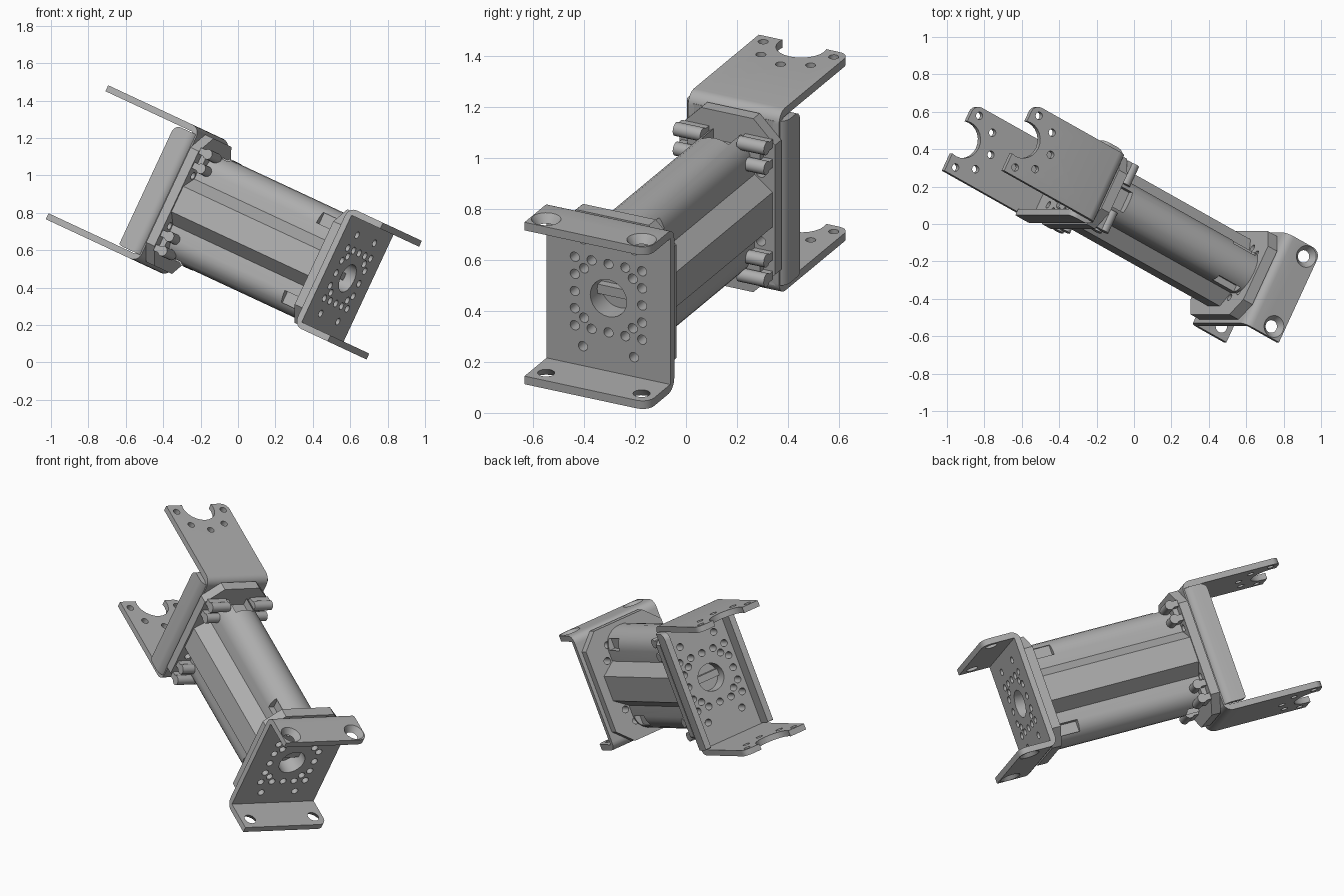
import bpy, bmesh, math
from mathutils import Matrix, Vector

if "Cube" in bpy.data.objects:
    bpy.data.objects.remove(bpy.data.objects["Cube"])

# Single painted-metal colour
grey = bpy.data.materials.new("matte grey metal")
grey.use_nodes = True
COL = (0.42, 0.42, 0.42, 1)
grey.diffuse_color = COL
grey.node_tree.nodes["Principled BSDF"].inputs["Base Color"].default_value = COL

# Local frame: x along the arm, y across it, z up the plates
TILT, YAW = math.radians(25), math.radians(27)
FRAME = (Matrix.Translation((0.586, -0.304, 0.449))
         @ Matrix.Rotation(TILT, 4, 'Y') @ Matrix.Rotation(-YAW, 4, 'Z'))
T = 0.035          # sheet thickness
BACK = -1.08       # front face of the rear bracket
HUB = -1.64        # pivot centre on the rear flanges


def finish(name, bm, smooth=True):
    bmesh.ops.recalc_face_normals(bm, faces=bm.faces)
    mesh = bpy.data.meshes.new(name)
    bm.to_mesh(mesh)
    bm.free()
    ob = bpy.data.objects.new(name, mesh)
    bpy.context.collection.objects.link(ob)
    mesh.materials.append(grey)
    ob.matrix_world = FRAME
    return ob


def prism(pts, lo, hi, place):
    """Extrude a 2D outline; place(u, v, w) maps it into the local frame."""
    bm = bmesh.new()
    ends = [[bm.verts.new(place(u, v, w)) for u, v in pts] for w in (lo, hi)]
    bm.faces.new(ends[0])
    bm.faces.new(ends[1])
    n = len(pts)
    for i in range(n):
        j = (i + 1) % n
        bm.faces.new((ends[0][i], ends[0][j], ends[1][j], ends[1][i]))
    return bm


def along_x(u, v, w): return (w, u, v)
def along_y(u, v, w): return (u, w, v)
def along_z(u, v, w): return (u, v, w)


def round_edges(bm, rule, radius):
    edges = [e for e in bm.edges
             if rule((e.verts[0].co + e.verts[1].co) / 2, (e.verts[0].co - e.verts[1].co).normalized())]
    bmesh.ops.bevel(bm, geom=edges, offset=radius, segments=5, profile=0.5, affect='EDGES')


def channel(name, face, tip, span, width, place, corner):
    """Bent sheet: a flat plate with a flange folded at both sides."""
    d = 1 if tip > face else -1
    inner = face + d * T
    pts = [(face, -span), (tip, -span), (tip, -span + T), (inner, -span + T),
           (inner, span - T), (tip, span - T), (tip, span), (face, span)]
    bm = prism(pts, -width, width, place)
    fold = Vector(place(0, 0, 1))
    normal = Vector(place(0, 1, 0))
    round_edges(bm, lambda c, v: abs(v.dot(fold)) > 0.9 and abs(c.x - face) < 0.001, 0.05)
    round_edges(bm, lambda c, v: abs(v.dot(normal)) > 0.9 and abs(c.x - tip) < 0.001, corner)
    return finish(name, bm)


def octagon(y, z, c):
    return [(y, z - c), (y - c, z), (c - y, z), (-y, z - c),
            (-y, c - z), (c - y, -z), (y - c, -z), (y, c - z)]


def drill(ob, holes, lo, hi, place):
    """Cut cylinders (u, v, low radius, high radius) through an object."""
    bm = bmesh.new()
    for u, v, r0, r1 in holes:
        rings = []
        for r, w in ((r0, lo), (r1, hi)):
            rings.append([bm.verts.new(place(u + r * math.cos(k * math.tau / 24),
                                             v + r * math.sin(k * math.tau / 24), w)) for k in range(24)])
        bm.faces.new(rings[0])
        bm.faces.new(rings[1])
        for k in range(24):
            j = (k + 1) % 24
            bm.faces.new((rings[0][k], rings[0][j], rings[1][j], rings[1][k]))
    cut(ob, bm)


def cut(ob, bm):
    tool = finish("cutter", bm)
    tool.hide_render = True
    bpy.context.view_layer.update()
    mod = ob.modifiers.new("cut", 'BOOLEAN')
    mod.operation, mod.solver, mod.object = 'DIFFERENCE', 'EXACT', tool
    bpy.ops.object.select_all(action='DESELECT')
    bpy.context.view_layer.objects.active = ob
    ob.select_set(True)
    bpy.ops.object.modifier_apply(modifier=mod.name)
    bpy.data.objects.remove(tool)


def box(x0, x1, y0, y1, z0, z1):
    return prism([(x0, y0), (x1, y0), (x1, y1), (x0, y1)], z0, z1, along_z)


# Shared hole pattern: bore, square ring, diagonals and four outer holes
PITCH, R = 0.074, 0.02
plate_holes = [(0, 0, 0.08, 0.08)]
for i in range(-2, 3):
    for j in range(-2, 3):
        if max(abs(i), abs(j)) == 2:
            plate_holes.append((i * PITCH, j * PITCH, R, R))
for sy in (-1, 1):
    for sz in (-1, 1):
        plate_holes.append((sy * 0.107, sz * 0.107, R, R))
        plate_holes.append((sy * 0.112, sz * 0.231, R, R))

# Front bracket with countersunk upper flange
front = channel("front_bracket", -T, 0.19, 0.35, 0.272, along_y, 0.05)
drill(front, plate_holes, -0.06, 0.03, along_x)
mount = [(0.125, s * 0.21) for s in (-1, 1)]
drill(front, [(x, y, 0.03, 0.06) for x, y in mount], 0.31, 0.352, along_z)
drill(front, [(x, y, 0.06, 0.03) for x, y in mount], -0.352, -0.31, along_z)

# Front spacer plate
front_spacer = finish("front_spacer", prism(octagon(0.25, 0.335, 0.09), -0.095, -T, along_x))
drill(front_spacer, plate_holes, -0.12, 0, along_x)

# Rear bracket: long notched flanges
rear = channel("rear_bracket", BACK, -1.69, 0.395, 0.2, along_y, 0.045)
drill(rear, plate_holes, BACK - 0.07, BACK + 0.05, along_x)
pivot = [(HUB - 0.025, 0, 0.1, 0.1)]
for k in range(-2, 3):
    a = k * math.pi / 4
    pivot.append((HUB + 0.155 * math.cos(a), 0.155 * math.sin(a), R, R))
drill(rear, pivot, -0.5, 0.5, along_z)

# Rear bracket: stiffening lips down both sides
lips = channel("rear_side_lips", BACK, -1.215, 0.224, 0.355,
               lambda u, v, w: (u, v, w), 0.04)
round_edges_bm = bmesh.new()
round_edges_bm.from_mesh(lips.data)
round_edges(round_edges_bm, lambda c, v: abs(v.y) > 0.9 and abs(c.x + 1.215) < 0.001
            and abs(abs(c.z) - 0.355) < 0.001, 0.035)
round_edges_bm.to_mesh(lips.data)
round_edges_bm.free()
drill(lips, plate_holes, BACK - 0.07, BACK + 0.05, along_x)

# Rear spacer plate
rear_spacer = finish("rear_spacer", prism(octagon(0.21, 0.375, 0.095), BACK, -1.025, along_x))
drill(rear_spacer, plate_holes, BACK - 0.03, -1.0, along_x)

# Arm body: wide waist with a rounded rail above and below
half = [(0.2, 0.075), (0.12, 0.135)]
half += [(0.12 * math.cos(k * math.pi / 12), 0.2 + 0.11 * math.sin(k * math.pi / 12)) for k in range(13)]
half += [(-0.12, 0.135), (-0.2, 0.075)]
profile = half + [(-y, -z) for y, z in half]
body = finish("arm_body", prism(profile, -1.025, -0.095, along_x))

# Pockets near both ends of the rails
for s in (-1, 1):
    for side in (-1, 1):
        y = sorted((side * 0.085, side * 0.3))
        z = sorted((s * 0.2, s * 0.265))
        cut(body, box(-0.25, -0.11, *y, *z))
    z = sorted((s * 0.25, s * 0.4))
    cut(body, box(-1.03, -0.92, -0.06, 0.06, *z))

# Web visible through the bores
finish("centre_web_front", box(-0.096, -0.06, -0.085, 0.085, -0.02, 0.02))
finish("centre_web_rear", box(-1.05, -1.024, -0.085, 0.085, -0.02, 0.02))

# Cable clips at the rear corners: paired bars with a joining block
for sy, side in ((-1, "right"), (1, "left")):
    for sz, level in ((-1, "lower"), (1, "upper")):
        for z, part in ((0.285, "outer"), (0.2, "inner")):
            circle = [(-0.975 + 0.028 * math.cos(k * math.tau / 16),
                       sz * z + 0.028 * math.sin(k * math.tau / 16)) for k in range(16)]
            y = sorted((sy * 0.08, sy * 0.2))
            finish(f"{level}_{side}_{part}_clip_bar", prism(circle, *y, along_y))
            finish(f"{level}_{side}_{part}_clip_foot",
                   box(-1.026, -0.975, *y, sz * z - 0.018, sz * z + 0.018))
        y = sorted((sy * 0.08, sy * 0.16))
        z = sorted((sz * 0.2, sz * 0.285))
        finish(f"{level}_{side}_clip_block", box(-1.026, -0.995, *y, *z))

# Smooth the curved surfaces, keep the folds crisp
bpy.ops.object.select_all(action='DESELECT')
for ob in bpy.context.scene.objects:
    if ob.type == 'MESH' and grey.name in ob.data.materials:
        ob.select_set(True)
        bpy.context.view_layer.objects.active = ob
bpy.ops.object.shade_smooth_by_angle(angle=math.radians(30))
